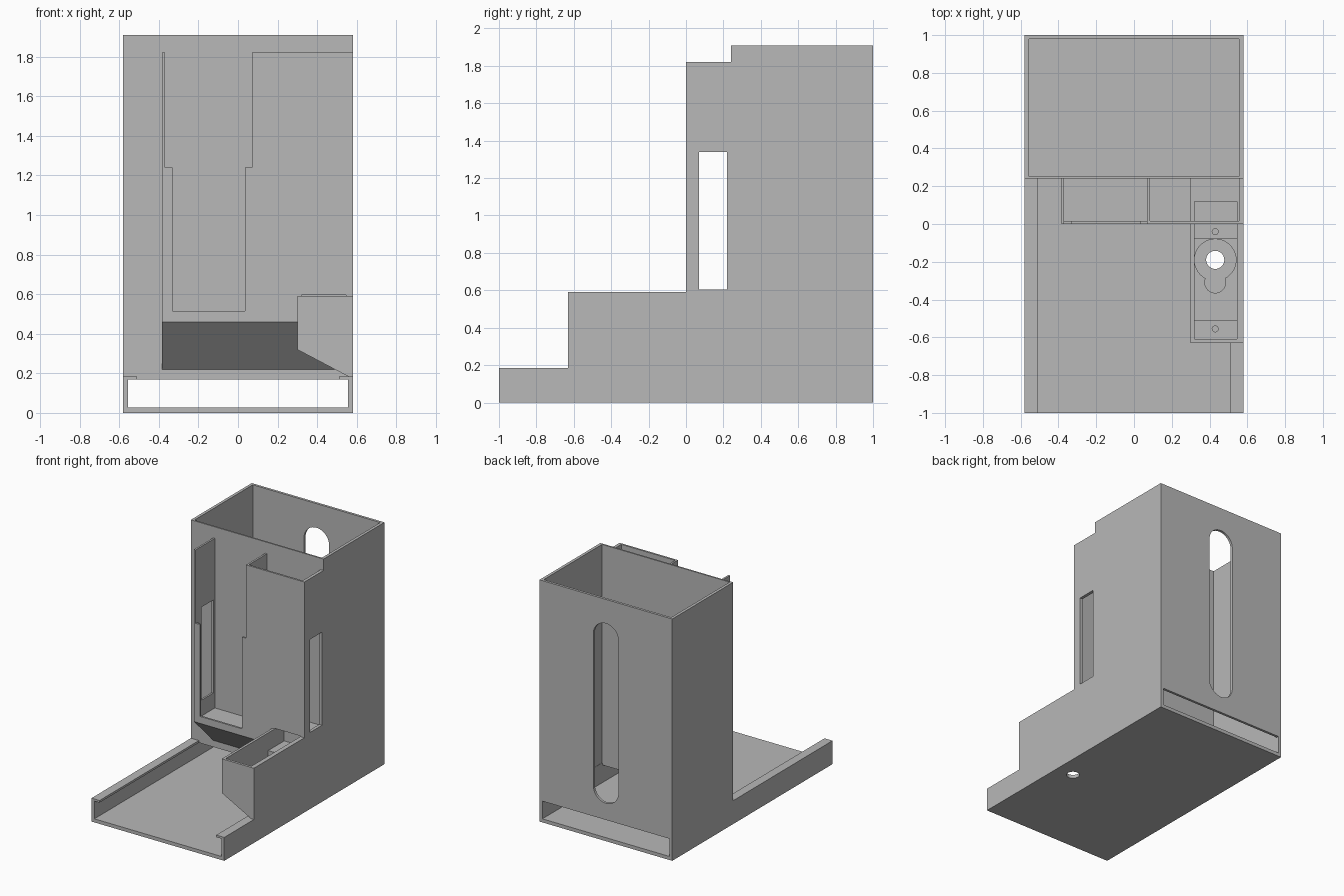
import bpy, bmesh, math
from mathutils import Vector

if "Cube" in bpy.data.objects:
    bpy.data.objects.remove(bpy.data.objects["Cube"], do_unlink=True)

grey = bpy.data.materials.new("plain grey plastic")
grey.use_nodes = True
grey.diffuse_color = (0.48, 0.48, 0.48, 1)
grey.node_tree.nodes["Principled BSDF"].inputs["Base Color"].default_value = (0.48, 0.48, 0.48, 1)


def prism(name, axis, profile, lo, hi):
    """Extrude a 2D profile along one axis: X takes (y,z), Y takes (x,z), Z takes (x,y)."""
    place = {"X": lambda a, b, t: (t, a, b),
             "Y": lambda a, b, t: (a, t, b),
             "Z": lambda a, b, t: (a, b, t)}[axis]
    bm = bmesh.new()
    face = bm.faces.new([bm.verts.new(place(a, b, lo)) for a, b in profile])
    made = bmesh.ops.extrude_face_region(bm, geom=[face])["geom"]
    shift = Vector(place(0, 0, hi - lo))
    bmesh.ops.translate(bm, vec=shift, verts=[v for v in made if isinstance(v, bmesh.types.BMVert)])
    bmesh.ops.recalc_face_normals(bm, faces=bm.faces)
    mesh = bpy.data.meshes.new(name)
    bm.to_mesh(mesh)
    bm.free()
    obj = bpy.data.objects.new(name, mesh)
    obj.data.materials.append(grey)
    bpy.context.collection.objects.link(obj)
    return obj


def box(name, x, y, z):
    return prism(name, "Z", [(x[0], y[0]), (x[1], y[0]), (x[1], y[1]), (x[0], y[1])], *z)


def disc(cx, cy, r, n=40):
    return [(cx + r * math.cos(math.tau * i / n), cy + r * math.sin(math.tau * i / n))
            for i in range(n)]


def cut(target, cutters):
    """Subtract each cutter in turn and bake the result."""
    for c in cutters:
        mod = target.modifiers.new("cut", "BOOLEAN")
        mod.operation, mod.solver, mod.object = "DIFFERENCE", "EXACT", c
        bpy.context.view_layer.update()
        graph = bpy.context.evaluated_depsgraph_get()
        baked = bpy.data.meshes.new_from_object(target.evaluated_get(graph))
        target.modifiers.clear()
        target.data = baked


SHAFT = (0.43, -0.19)
ALL = (-2, 2)

# Cutters shared by several parts
shaft_well = prism("shaft_well_cutter", "Z", disc(*SHAFT, 0.11), 0.1, 0.5)
gear_lobe = prism("gear_lobe_cutter", "Z", disc(SHAFT[0], -0.31, 0.055), 0.11, 0.49)
motor_bay = box("motor_bay_cutter", (0.32, 0.545), (-0.61, 0.12), (0.45, 0.595))

# Tray: open channel with overhanging side lips
tray = box("tray", (-0.58, 0.58), (-1, 1), (0, 0.185))
tray_cutters = [
    box("channel_cutter", (-0.555, 0.555), ALL, (0.028, 0.168)),
    box("lip_gap_cutter", (-0.51, 0.51), (-1.5, 0.24), (0.1, 0.5)),
    box("tray_drop_cutter", (-0.555, 0.555), (0.252, 0.98), (0.1, 0.5)),
    prism("shaft_hole_cutter", "Z", disc(*SHAFT, 0.048), -0.5, 0.5),
]
cut(tray, tray_cutters + [shaft_well])

# Hopper: tall open box with a round-ended slot in the back
hopper = box("hopper", (-0.58, 0.58), (0.24, 1), (0.185, 1.91))
arc = [math.pi * i / 20 for i in range(21)]
slot = [(0.11 * math.cos(a), 1.61 + 0.11 * math.sin(a)) for a in arc]
slot += [(-0.11 * math.cos(a), 0.41 - 0.11 * math.sin(a)) for a in arc]
hopper_cutters = [
    box("hopper_inside_cutter", (-0.557, 0.557), (0.252, 0.98), (0, 3)),
    prism("back_slot_cutter", "Y", slot, 0.8, 1.2),
]
cut(hopper, hopper_cutters)

# Front housing: two pockets over a sloped underside
housing = prism("front_housing", "X", [(0, 0.46), (0.24, 0.22), (0.24, 1.82), (0, 1.82)], -0.385, 0.58)
housing_cutters = [
    box("left_pocket_cutter", (-0.37, 0.07), (0.015, 0.3), (0.48, 3)),
    box("right_pocket_cutter", (0.085, 0.555), (0.015, 0.3), (0.48, 3)),
    box("upper_opening_cutter", (-0.37, 0.07), (-0.2, 0.1), (1.24, 3)),
    box("lower_opening_cutter", (-0.332, 0.035), (-0.2, 0.1), (0.515, 1.5)),
    box("side_window_cutter", ALL, (0.07, 0.22), (0.605, 1.34)),
]
cut(housing, housing_cutters + [motor_bay])

# Motor block: bay with mounting ledges, screw holes and a shaft well
block = prism("motor_block", "Y", [(0.3, 0.59), (0.58, 0.59), (0.58, 0.18), (0.565, 0.18), (0.3, 0.32)],
              -0.63, 0.24)
block_cutters = [
    box("motor_well_cutter", (0.32, 0.545), (-0.51, -0.08), (0.35, 0.7)),
    prism("front_screw_cutter", "Z", disc(SHAFT[0], -0.555, 0.016, 16), 0.36, 0.7),
    prism("rear_screw_cutter", "Z", disc(SHAFT[0], -0.04, 0.016, 16), 0.36, 0.7),
]
cut(block, [motor_bay] + block_cutters + [shaft_well, gear_lobe])

# Remove the cutters and finish the shading
for c in tray_cutters + hopper_cutters + housing_cutters + block_cutters + [shaft_well, gear_lobe, motor_bay]:
    bpy.data.objects.remove(c, do_unlink=True)
bpy.ops.object.select_all(action="DESELECT")
for part in (tray, hopper, housing, block):
    part.select_set(True)
bpy.context.view_layer.objects.active = tray
bpy.ops.object.shade_smooth_by_angle(angle=math.radians(25))
